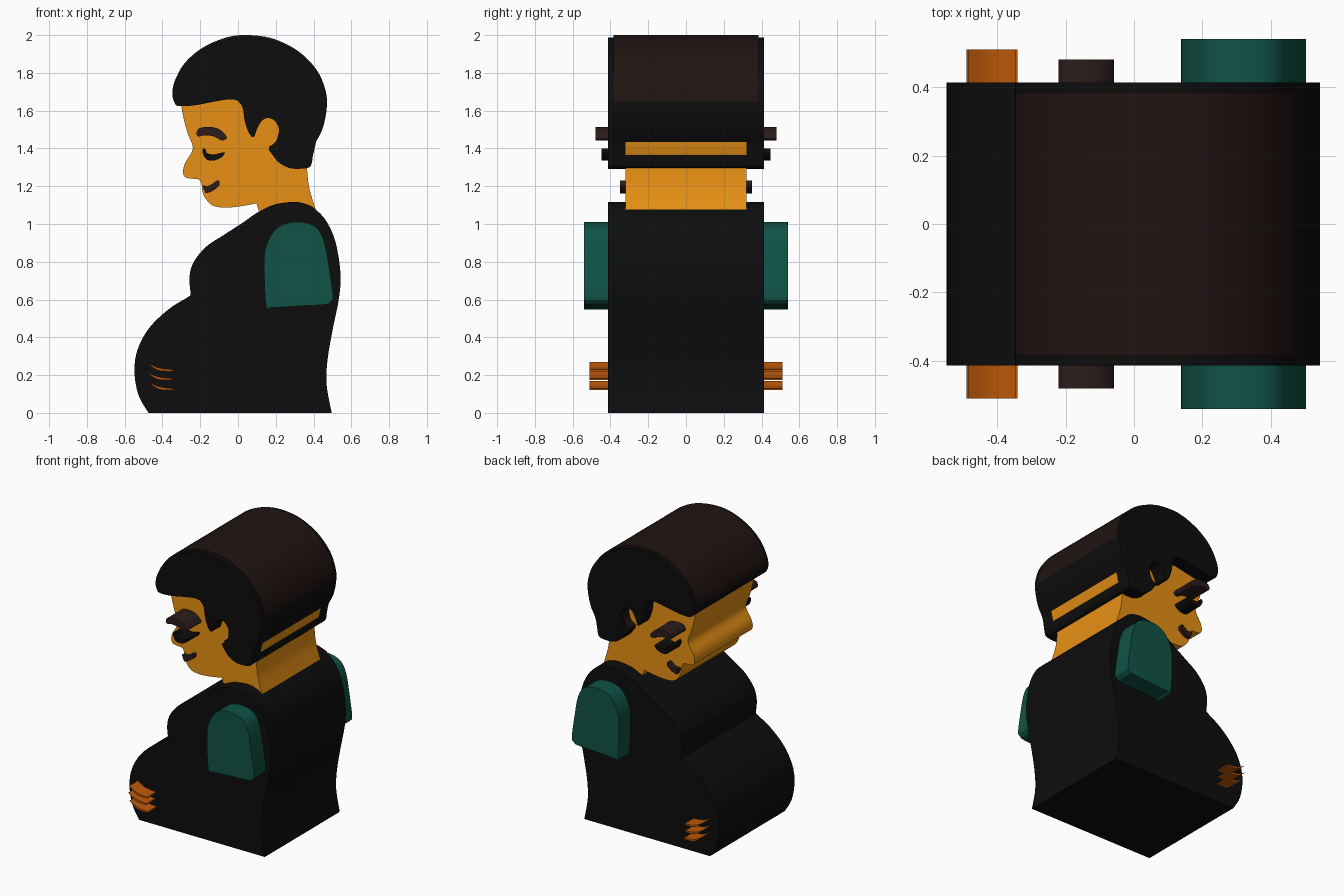
import bpy, bmesh, math


def material(name, rgb):
    m = bpy.data.materials.new(name)
    m.diffuse_color = (*rgb, 1)
    return m


BLACK = material("black", (0.004, 0.004, 0.004))
BROWN = material("dark_brown", (0.014, 0.007, 0.006))
BROW = material("brow_brown", (0.025, 0.012, 0.011))
SKIN = material("skin", (0.80, 0.28, 0.007))
GREEN = material("green", (0.005, 0.085, 0.06))
RUST = material("rust", (0.52, 0.10, 0.003))
C = True  # marks a sharp corner in a profile


def smooth_outline(pts, steps):
    """Closed spline through (x, z[, C]) points."""
    n, out = len(pts), []
    for i in range(n):
        p0, p1, p2, p3 = (pts[(i + k) % n] for k in (-1, 0, 1, 2))
        if len(p1) > 2:
            p0 = p1
        if len(p2) > 2:
            p3 = p2
        for s in range(steps):
            t = s / steps
            out.append(tuple(
                0.5 * (2 * p1[a] + (p2[a] - p0[a]) * t
                       + (2 * p0[a] - 5 * p1[a] + 4 * p2[a] - p3[a]) * t * t
                       + (3 * p1[a] - p0[a] - 3 * p2[a] + p3[a]) * t ** 3)
                for a in (0, 1)))
    return out


def slab(name, pts, half, mat, dz=0, steps=5):
    """Extrude a side profile from y = -half to y = +half."""
    bm = bmesh.new()
    face = bm.faces.new([bm.verts.new((x, -half, z + dz))
                         for x, z in smooth_outline(pts, steps)])
    ext = bmesh.ops.extrude_face_region(bm, geom=[face], use_keep_orig=True)
    bmesh.ops.translate(bm, vec=(0, 2 * half, 0),
                        verts=[g for g in ext["geom"] if isinstance(g, bmesh.types.BMVert)])
    bmesh.ops.recalc_face_normals(bm, faces=bm.faces)
    me = bpy.data.meshes.new(name)
    bm.to_mesh(me)
    bm.free()
    me.materials.append(mat)
    ob = bpy.data.objects.new(name, me)
    bpy.context.collection.objects.link(ob)
    bpy.ops.object.select_all(action='DESELECT')
    ob.select_set(True)
    bpy.context.view_layer.objects.active = ob
    bpy.ops.object.shade_smooth_by_angle(angle=math.radians(35))
    return ob


# Torso with rounded belly
slab("torso", [
    (-.474, 0, C), (-.527, .095), (-.548, .217), (-.532, .334), (-.469, .451),
    (-.363, .552), (-.262, .615), (-.252, .634), (-.257, .716), (-.236, .796),
    (-.167, .881), (-.072, .944), (.034, 1.013), (.103, 1.061), (.193, 1.103),
    (.299, 1.117), (.368, 1.103), (.411, 1.077), (.469, 1.013), (.517, .902),
    (.543, .732), (.533, .599), (.501, .44), (.474, .281), (.469, .149),
    (.496, 0, C)], .413, BLACK)

# Head and neck
slab("head", [
    (-.299, 1.629), (-.289, 1.565), (-.268, 1.485), (-.241, 1.416), (-.246, 1.379),
    (-.278, 1.326), (-.291, 1.284), (-.284, 1.252), (-.257, 1.241), (-.209, 1.236),
    (-.193, 1.21), (-.188, 1.172), (-.172, 1.135), (-.135, 1.098), (-.072, 1.087),
    (.008, 1.093), (.098, 1.109, C), (.109, 1.072, C), (.411, 1.077, C),
    (.379, 1.183), (.368, 1.263), (.368, 1.316), (.405, 1.395), (.432, 1.66),
    (.273, 1.873), (.034, 1.95), (-.204, 1.873), (-.299, 1.75)], .32, SKIN)

# Hair: brown core and a wider black layer sitting slightly lower
hair = [
    (-.315, 1.637), (-.336, 1.655), (-.347, 1.70), (-.331, 1.767), (-.278, 1.857),
    (-.183, 1.936), (-.056, 1.989), (.061, 2.0), (.193, 1.979), (.326, 1.91),
    (.421, 1.809), (.464, 1.703), (.469, 1.618), (.448, 1.517), (.411, 1.44),
    (.397, 1.377), (.389, 1.33), (.368, 1.309), (.284, 1.306), (.22, 1.335),
    (.178, 1.384), (.162, 1.408, C), (.199, 1.435), (.215, 1.48), (.215, 1.522),
    (.193, 1.56), (.156, 1.573), (.125, 1.557), (.103, 1.52), (.087, 1.475, C),
    (.071, 1.475), (.05, 1.512), (.034, 1.565), (.024, 1.629), (-.003, 1.664),
    (-.045, 1.672), (-.125, 1.66), (-.231, 1.64)]
slab("hair_core", hair, .385, BROWN)
slab("hair_sides", hair, .413, BLACK, dz=-.012)

# Facial features
slab("eyebrows", [
    (-.22, 1.48), (-.204, 1.507), (-.15, 1.514), (-.098, 1.501), (-.061, 1.464),
    (-.066, 1.448), (-.087, 1.443), (-.13, 1.464), (-.178, 1.469), (-.21, 1.464)],
    .48, BROW)
slab("eyes", [
    (-.183, 1.40), (-.188, 1.379), (-.167, 1.342), (-.125, 1.337), (-.087, 1.353),
    (-.071, 1.374), (-.077, 1.379), (-.125, 1.369), (-.162, 1.374), (-.172, 1.395)],
    .448, BLACK)
slab("mouth", [
    (-.188, 1.204, C), (-.151, 1.204), (-.109, 1.231), (-.098, 1.22), (-.103, 1.199),
    (-.14, 1.172), (-.172, 1.162, C)], .35, BROW)

# Sleeves
slab("sleeves", [
    (.148, .568), (.138, .801), (.156, .902), (.204, .976), (.273, 1.008),
    (.352, 1.008), (.421, .976), (.458, .902), (.48, .785), (.503, .621),
    (.49, .589), (.458, .573), (.326, .566), (.178, .557)], .54, GREEN)

# Finger lines on the belly
for i, (x, z) in enumerate([(-.485, .27), (-.49, .223), (-.48, .17)]):
    slab(f"finger_{i + 1}", [
        (x, z, C), (x + .06, z - .03), (x + .14, z - .041, C),
        (x + .14, z - .05, C), (x + .06, z - .044)], .51, RUST)
